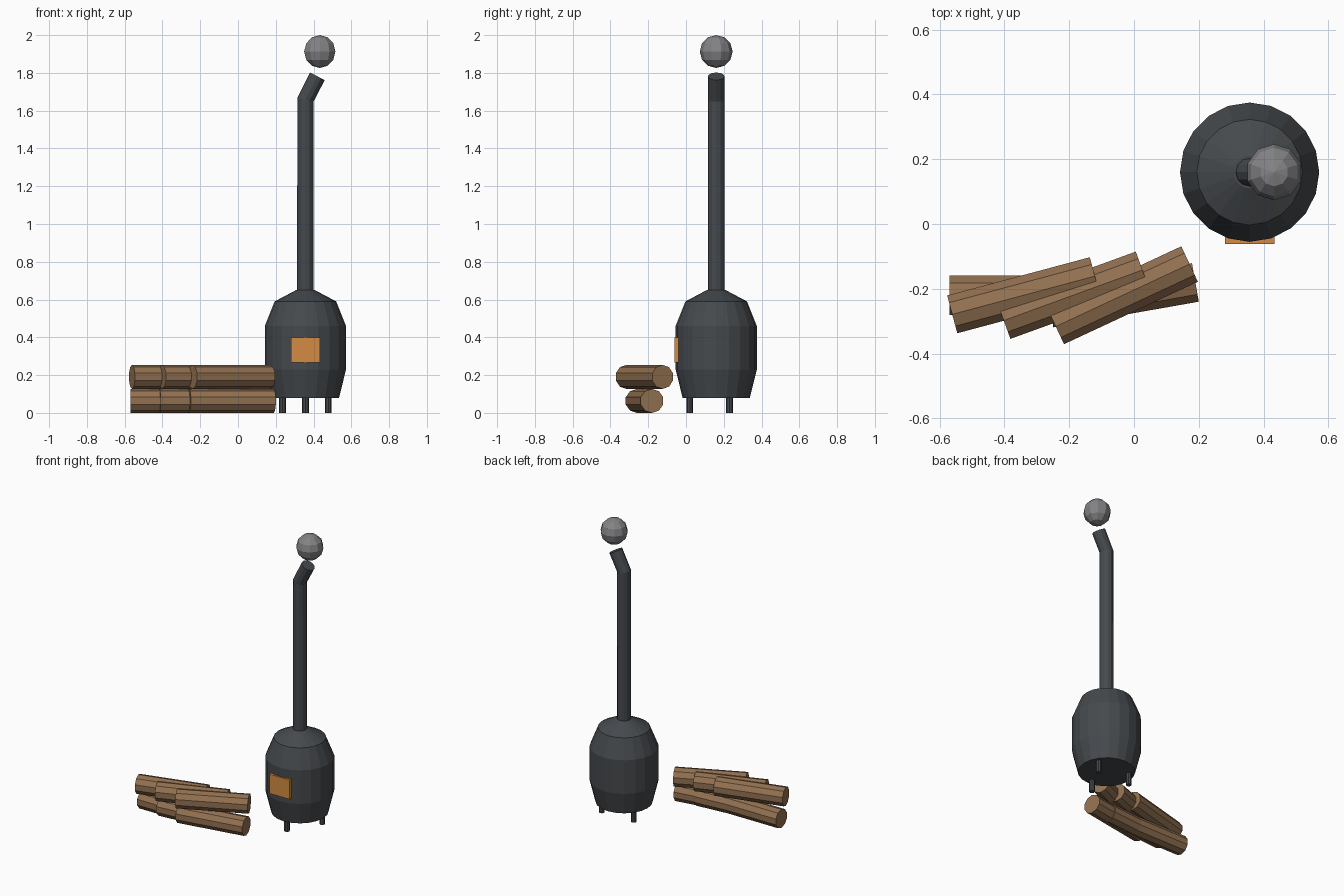
import bpy, bmesh, math
from mathutils import Vector, Matrix

if "Cube" in bpy.data.objects:
    bpy.data.objects.remove(bpy.data.objects["Cube"])


def material(name, rgb):
    m = bpy.data.materials.new(name)
    m.diffuse_color = (*rgb, 1)
    m.use_nodes = True
    m.node_tree.nodes["Principled BSDF"].inputs["Base Color"].default_value = m.diffuse_color
    return m


IRON = material("dark iron", (0.060, 0.067, 0.074))
WOOD = material("brown wood", (0.29, 0.165, 0.082))
GLOW = material("orange glow", (0.65, 0.26, 0.055))
SMOKE = material("grey smoke", (0.23, 0.23, 0.24))
SX, SY = 0.357, 0.16  # stove axis


def finish(name, bm, mat):
    bmesh.ops.recalc_face_normals(bm, faces=bm.faces)
    me = bpy.data.meshes.new(name)
    bm.to_mesh(me)
    bm.free()
    me.materials.append(mat)
    ob = bpy.data.objects.new(name, me)
    bpy.context.collection.objects.link(ob)
    return ob


def loft(name, rings, sides, mat):
    """Join rings given as (centre, radius, tilt about y) and cap both ends."""
    bm = bmesh.new()
    loops = []
    for centre, r, tilt in rings:
        rot = Matrix.Rotation(tilt, 3, 'Y')
        angles = [2 * math.pi * i / sides for i in range(sides)]
        loops.append([bm.verts.new(Vector(centre) + rot @ Vector((r * math.cos(a), r * math.sin(a), 0)))
                      for a in angles])
    for a, b in zip(loops, loops[1:]):
        for i in range(sides):
            j = (i + 1) % sides
            bm.faces.new((a[i], a[j], b[j], b[i]))
    bm.faces.new(loops[0])
    bm.faces.new(loops[-1])
    return finish(name, bm, mat)


# Stove body: barrel profile with a shallow domed lid
profile = [(0.08, 0.178), (0.23, 0.215), (0.46, 0.215), (0.59, 0.163), (0.65, 0.05)]
loft("stove_body", [((SX, SY, z), r, 0) for z, r in profile], 20, IRON)

# Chimney pipe with a bent tip
bend = math.radians(27)
loft("chimney_pipe", [((SX, SY, 0.62), 0.044, 0),
                      ((SX, SY, 1.658), 0.044, bend / 2),
                      ((SX + 0.063, SY, 1.782), 0.044, bend)], 12, IRON)

# Three legs
for k in range(3):
    a = math.radians(-90 + 120 * k)
    x, y = SX + 0.14 * math.cos(a), SY + 0.14 * math.sin(a)
    loft(f"stove_leg_{k + 1}", [((x, y, 0), 0.018, 0), ((x, y, 0.1), 0.018, 0)], 8, IRON)

# Glowing fire door
bm = bmesh.new()
bmesh.ops.create_cube(bm, size=1, matrix=Matrix.Translation((SX, -0.042, 0.333))
                      @ Matrix.Diagonal((0.153, 0.04, 0.132, 1)))
finish("fire_door", bm, GLOW)

# Smoke puff above the chimney
bm = bmesh.new()
bmesh.ops.create_uvsphere(bm, u_segments=10, v_segments=6, radius=0.087)
finish("smoke_puff", bm, SMOKE).location = (0.433, SY, 1.913)

# Firewood: two layers of three logs, each turned a little further
R, LENGTH = 0.0635, 0.456
for layer in range(2):
    for i in range(3):
        log = loft(f"log_{layer * 3 + i + 1}",
                   [((-LENGTH / 2, 0, 0), R, math.pi / 2), ((LENGTH / 2, 0, 0), R, math.pi / 2)], 10, WOOD)
        log.location = (-0.341 + 0.153 * i, -0.22, R + layer * 2 * R)
        log.rotation_euler.z = math.radians(15 * layer + 5 * i)
